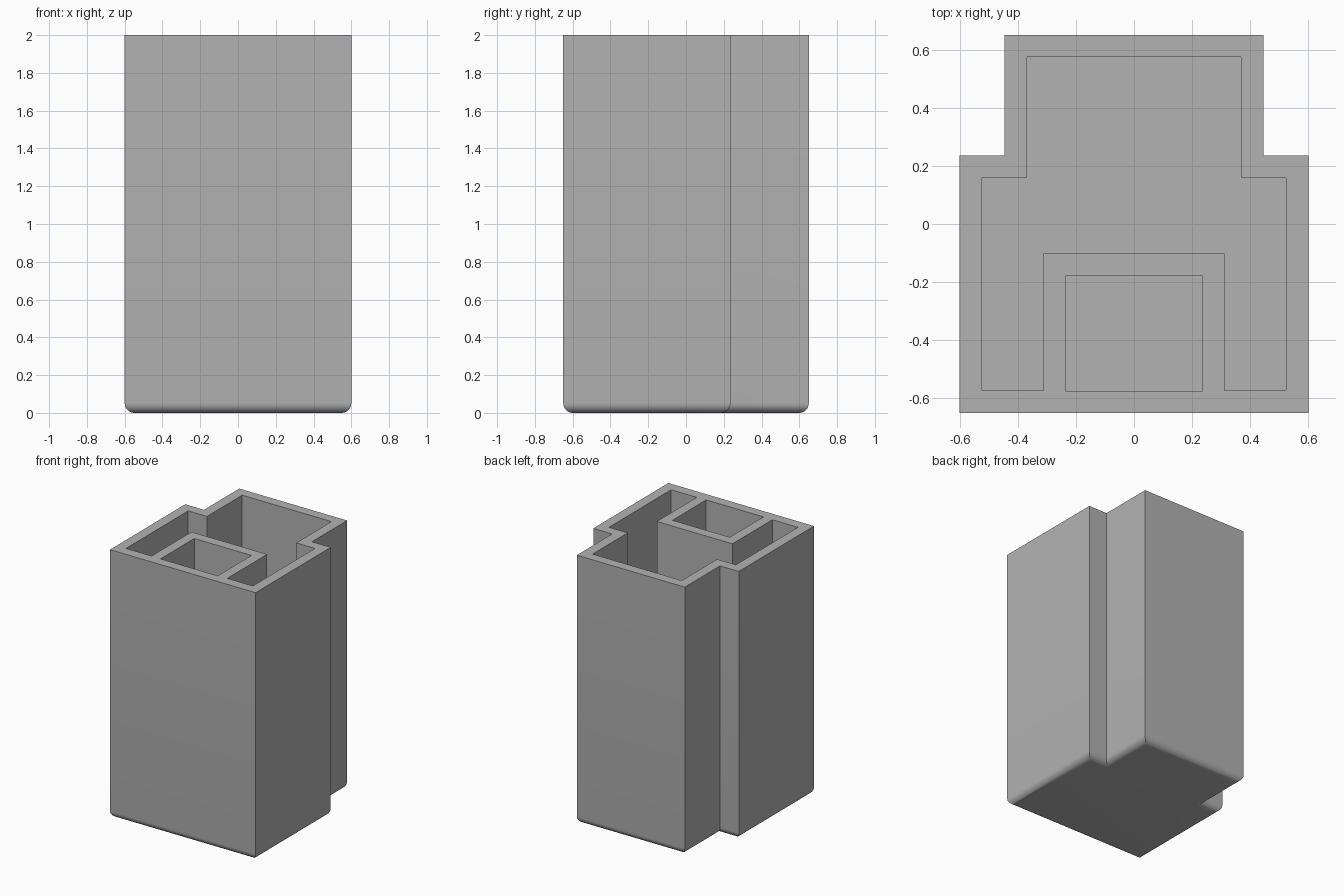
import bpy
import bmesh

cube = bpy.data.objects.get("Cube")
if cube:
    bpy.data.objects.remove(cube, do_unlink=True)

HEIGHT, FLOOR, FILLET = 2.0, 0.075, 0.052

grey = bpy.data.materials.new("plain grey")
grey.use_nodes = True
colour = (0.45, 0.45, 0.45, 1)
grey.diffuse_color = colour
grey.node_tree.nodes["Principled BSDF"].inputs["Base Color"].default_value = colour


def prism(name, half, z0, z1, fillet=0):
    """Extrude a half outline (x >= 0), mirrored across x, with a rounded foot."""
    outline = half + [(-x, y) for x, y in reversed(half)]
    bm = bmesh.new()
    base = bm.faces.new([bm.verts.new((x, y, z0)) for x, y in outline])
    top = bmesh.ops.extrude_face_region(bm, geom=[base], use_keep_orig=True)["geom"]
    for v in top:
        if isinstance(v, bmesh.types.BMVert):
            v.co.z = z1
    bmesh.ops.recalc_face_normals(bm, faces=bm.faces)
    if fillet:
        rim = [e for e in bm.edges if all(abs(v.co.z - z0) < 1e-5 for v in e.verts)]
        bmesh.ops.bevel(bm, geom=rim, offset=fillet, offset_type='OFFSET',
                        segments=8, profile=0.5, affect='EDGES')
    mesh = bpy.data.meshes.new(name)
    bm.to_mesh(mesh)
    bm.free()
    mesh.materials.append(grey)
    obj = bpy.data.objects.new(name, mesh)
    bpy.context.collection.objects.link(obj)
    return obj


# Stepped outer body with a rounded bottom edge
body = prism("stepped_container",
             [(0.6, -0.65), (0.6, 0.235), (0.445, 0.235), (0.445, 0.65)],
             0, HEIGHT, FILLET)

# Main compartment wraps around the small front compartment
pockets = [
    prism("main_compartment_cutter",
          [(0.312, -0.102), (0.312, -0.572), (0.523, -0.572),
           (0.523, 0.16), (0.368, 0.16), (0.368, 0.575)],
          FLOOR, HEIGHT + 0.2),
    prism("front_compartment_cutter",
          [(0.236, -0.575), (0.236, -0.178)],
          FLOOR, HEIGHT + 0.2),
]

# Hollow out both compartments
bpy.context.view_layer.objects.active = body
for cutter in pockets:
    mod = body.modifiers.new("hollow", 'BOOLEAN')
    mod.operation = 'DIFFERENCE'
    mod.solver = 'EXACT'
    mod.object = cutter
    bpy.ops.object.modifier_apply(modifier=mod.name)
    bpy.data.objects.remove(cutter, do_unlink=True)

# Smooth the rounded foot, keep the walls crisp
bpy.ops.object.select_all(action='DESELECT')
body.select_set(True)
bpy.ops.object.shade_smooth_by_angle(angle=0.6)
